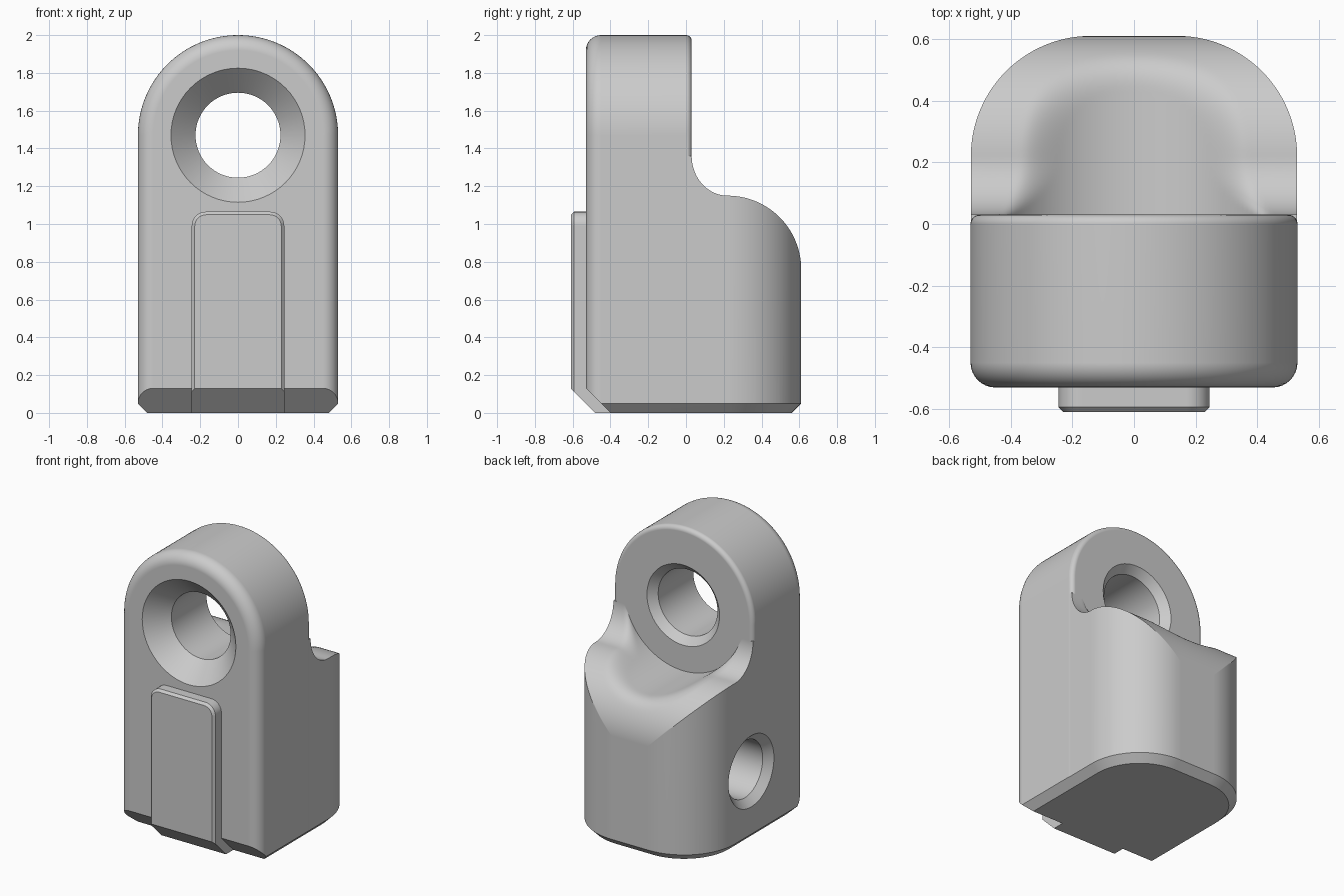
import bpy, bmesh
from math import sin, cos, pi, sqrt

cube = bpy.data.objects.get("Cube")
if cube:
    bpy.data.objects.remove(cube, do_unlink=True)

HALF = 0.53        # half width of the body
FRONT, EYE_BACK = -0.53, 0.03
EYE_Z = 1.47       # height of the eye axis
CORNER = 0.39      # rear corner radius
CX, CY = HALF - CORNER, 0.22

grey = bpy.data.materials.new("plain_grey")
grey.use_nodes = True
grey.diffuse_color = (0.6, 0.6, 0.6, 1)
grey.node_tree.nodes["Principled BSDF"].inputs["Base Color"].default_value = (0.6, 0.6, 0.6, 1)


def finish(bm, name):
    bmesh.ops.recalc_face_normals(bm, faces=bm.faces)
    mesh = bpy.data.meshes.new(name)
    bm.to_mesh(mesh)
    bm.free()
    mesh.materials.append(grey)
    obj = bpy.data.objects.new(name, mesh)
    bpy.context.collection.objects.link(obj)
    return obj


def loft(name, rings):
    """Closed solid through matching rings of points."""
    bm = bmesh.new()
    loops = [[bm.verts.new(p) for p in ring] for ring in rings]
    n = len(loops[0])
    for a, b in zip(loops, loops[1:]):
        for i in range(n):
            j = (i + 1) % n
            bm.faces.new((a[i], a[j], b[j], b[i]))
    bm.faces.new(loops[0])
    bm.faces.new(loops[-1])
    return finish(bm, name)


def combine(target, tool, operation):
    mod = target.modifiers.new("join", 'BOOLEAN')
    mod.operation, mod.solver, mod.object = operation, 'EXACT', tool
    bpy.context.view_layer.objects.active = target
    bpy.ops.object.modifier_apply(modifier=mod.name)
    bpy.data.objects.remove(tool, do_unlink=True)


def arc(cx, cy, r, a0, a1, n):
    return [(cx + r * cos(a0 + (a1 - a0) * i / n), cy + r * sin(a0 + (a1 - a0) * i / n))
            for i in range(n + 1)]


def arch_ring(y, inset):
    r = HALF - inset
    pts = [(r, -0.2)] + arc(0, EYE_Z, r, 0, pi, 64) + [(-r, -0.2)]
    return [(x, y, z) for x, z in pts]


def plate_ring(y, inset):
    w, top, r = 0.245 - inset, 1.065 - inset, 0.075 - inset
    pts = ([(w, -0.2)] + arc(w - r, top - r, r, 0, pi / 2, 8)
           + arc(r - w, top - r, r, pi / 2, pi, 8) + [(-w, -0.2)])
    return [(x, y, z) for x, z in pts]


def plan_ring(z, grow):
    r, w = CORNER + grow, HALF + grow
    pts = ([(w, -2)] + arc(CX, CY, r, 0, pi / 2, 24)
           + arc(-CX, CY, r, pi / 2, pi, 24) + [(-w, -2)])
    return [(x, y, z) for x, y in pts]


def wedge(offset):
    """Cutter below the 45 degree plane y + z = -offset."""
    tri = [(0.1 - offset, -0.1), (-1, 1 - offset), (-1, -0.3), (0.1 - offset, -0.3)]
    return loft("wedge_cutter", [[(x, y, z) for y, z in tri] for x in (-1, 1)])


# Upright slab with the eye, rounded front and rear rims
steps = [i / 8 * pi / 2 for i in range(9)]
rings = [arch_ring(FRONT + 0.08 * (1 - cos(a)), 0.08 * (1 - sin(a))) for a in steps]
rings += [arch_ring(EYE_BACK - 0.03 * (1 - cos(a)), 0.03 * (1 - sin(a))) for a in reversed(steps)]
body = loft("hanger_body", rings)


# Rear shoulder: fillet, rounded back and a scooped channel round the eye
def shoulder_height(x, f):
    if abs(x) > 0.448:
        return f
    scoop = EYE_Z - sqrt(0.45 ** 2 - x * x)
    k = 0.06
    h = max(k - abs(f - scoop), 0) / k
    return min(f, scoop) - h * h * k / 4


rows = [(-0.2, 1.36, HALF)]
for i in range(17):
    a = i / 16 * pi / 2
    rows.append((CY - 0.19 * cos(a), 1.36 - 0.21 * sin(a), HALF))
for i in range(1, 29):
    a = i / 28 * pi / 2
    rows.append((CY + CORNER * sin(a), 0.76 + CORNER * cos(a), CX + CORNER * cos(a)))

bm = bmesh.new()
COLS = 72
top, low = [], []
for y, f, w in rows:
    xs = [(2 * c / COLS - 1) * (w - 0.001) for c in range(COLS + 1)]
    top.append([bm.verts.new((x, y, shoulder_height(x, f))) for x in xs])
    low.append([bm.verts.new((x, y, -0.1)) for x in xs])
for grid in (top, low):
    for a, b in zip(grid, grid[1:]):
        for c in range(COLS):
            bm.faces.new((a[c], a[c + 1], b[c + 1], b[c]))
for r in range(len(rows) - 1):
    for c in (0, COLS):
        bm.faces.new((top[r][c], top[r + 1][c], low[r + 1][c], low[r][c]))
for r in (0, -1):
    for c in range(COLS):
        bm.faces.new((top[r][c], top[r][c + 1], low[r][c + 1], low[r][c]))
combine(body, finish(bm, "rear_shoulder"), 'UNION')

# Sloped front foot, then the raised front plate with its own slope
combine(body, wedge(0.40), 'DIFFERENCE')
plate = loft("front_plate", [plate_ring(-0.61, 0.016), plate_ring(-0.594, 0), plate_ring(-0.3, 0)])
combine(plate, wedge(0.48), 'DIFFERENCE')
combine(body, plate, 'UNION')

# Flat base with a chamfer round the sides and back
base = loft("base_trim", [plan_ring(0, -0.05), plan_ring(1.05, 1), plan_ring(3, 1)])
combine(body, base, 'INTERSECT')

# Countersunk eye hole through the slab
circle = arc(0, 0, 1, 0, 2 * pi, 64)[:-1]
eye_profile = [(-0.56, 0.385), (-0.40, 0.225), (-0.02, 0.225), (0.06, 0.305)]
eye = loft("eye_cutter", [[(r * u, y, EYE_Z + r * v) for u, v in circle] for y, r in eye_profile])
combine(body, eye, 'DIFFERENCE')

# Blind cross hole on the right side
side_profile = [(-0.56, 0.275), (-0.48, 0.195), (0.15, 0.195)]
side = loft("side_hole_cutter", [[(x, 0.05 + r * u, 0.48 + r * v) for u, v in circle]
                                 for x, r in side_profile])
combine(body, side, 'DIFFERENCE')

# Smooth curves, crisp edges
for obj in bpy.context.selected_objects:
    obj.select_set(False)
body.select_set(True)
bpy.context.view_layer.objects.active = body
bpy.ops.object.shade_smooth_by_angle(angle=pi / 6)
normals = body.modifiers.new("clean_normals", 'WEIGHTED_NORMAL')
normals.keep_sharp = True
